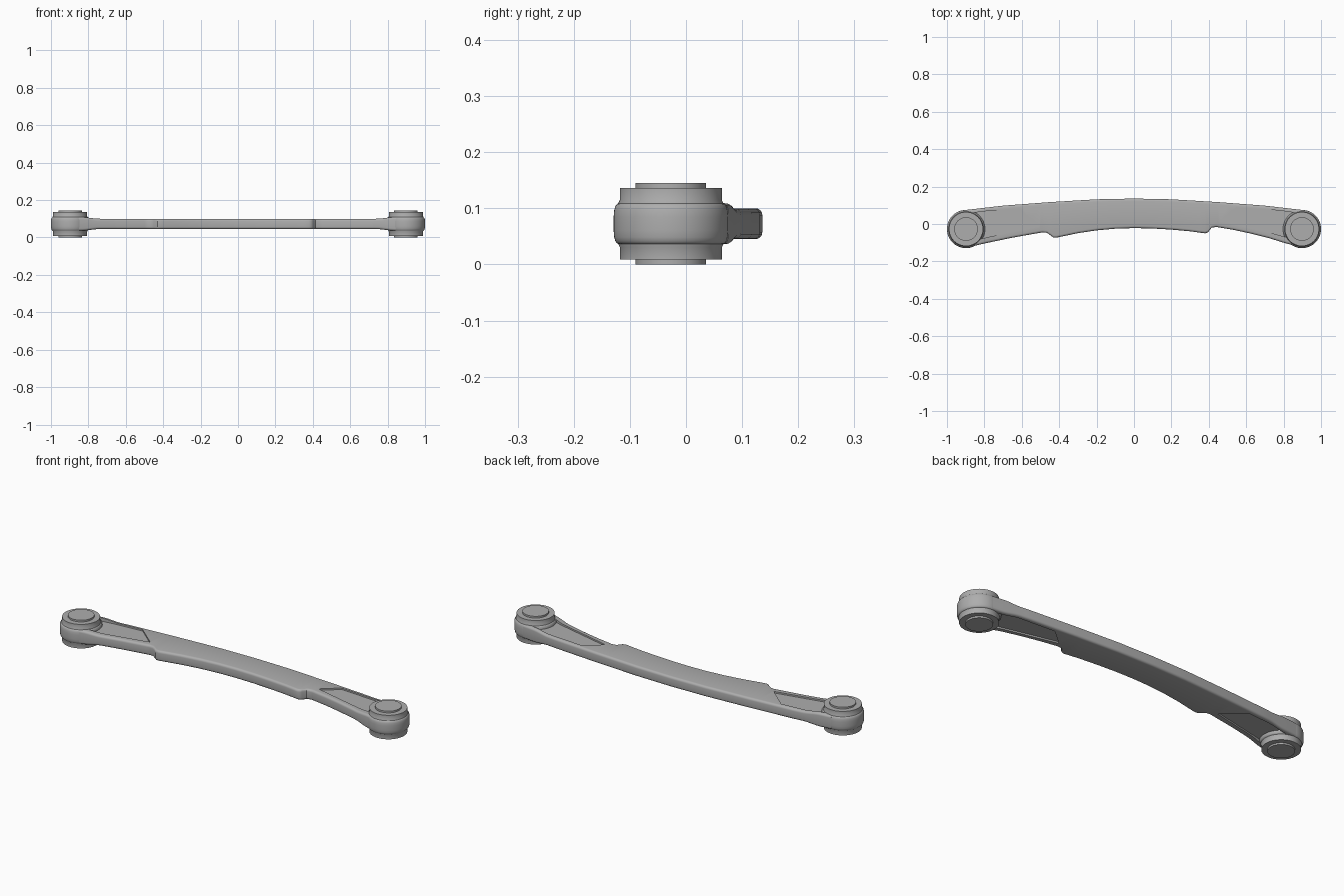
import bpy, bmesh, math
from mathutils import Vector

cube = bpy.data.objects.get("Cube")
if cube:
    bpy.data.objects.remove(cube, do_unlink=True)

MID = 0.0725            # mid height of the whole link
EYE_X, EYE_Y = 0.898, -0.027

steel = bpy.data.materials.new("steel_grey")
steel.use_nodes = True
GREY = (0.42, 0.42, 0.42, 1)
steel.diffuse_color = GREY
steel.node_tree.nodes["Principled BSDF"].inputs["Base Color"].default_value = GREY


def make(name, bm):
    bmesh.ops.recalc_face_normals(bm, faces=bm.faces[:])
    mesh = bpy.data.meshes.new(name)
    bm.to_mesh(mesh)
    bm.free()
    mesh.materials.append(steel)
    ob = bpy.data.objects.new(name, mesh)
    bpy.context.collection.objects.link(ob)
    return ob


def smooth(ob, angle=35):
    bpy.ops.object.select_all(action='DESELECT')
    ob.select_set(True)
    bpy.context.view_layer.objects.active = ob
    bpy.ops.object.shade_smooth_by_angle(angle=math.radians(angle))


def lathe(name, half, x, y, steps=64):
    """Spin a half profile of (radius, height above middle), mirrored below."""
    pts = half + [(r, -h) for r, h in reversed(half)]
    bm = bmesh.new()
    vs = [bm.verts.new((x + r, y, MID + h)) for r, h in pts]
    es = [bm.edges.new(p) for p in zip(vs, vs[1:])]
    bmesh.ops.spin(bm, geom=vs + es, cent=(x, y, 0), axis=(0, 0, 1),
                   angle=math.tau, steps=steps)
    bmesh.ops.remove_doubles(bm, verts=bm.verts[:], dist=1e-5)
    return make(name, bm)


def lerp(table, x):
    for (x0, y0), (x1, y1) in zip(table, table[1:]):
        if x <= x1:
            return y0 + (y1 - y0) * (x - x0) / (x1 - x0)
    return table[-1][1]


def ease(t):
    t = min(max(t, 0), 1)
    return t * t * (3 - 2 * t)


# Arm: rounded-rectangle sections lofted along x
back = [(-0.9, 0.075), (-0.7, 0.098), (-0.45, 0.117), (-0.2, 0.132), (0, 0.136),
        (0.2, 0.132), (0.45, 0.117), (0.7, 0.098), (0.9, 0.075)]
front = [(-0.9, -0.127), (-0.78, -0.1), (-0.66, -0.075), (-0.56, -0.057),
         (-0.49, -0.045), (-0.465, -0.047), (-0.43, -0.073), (-0.415, -0.073),
         (-0.3, -0.049), (-0.2, -0.034), (-0.1, -0.025), (0, -0.022),
         (0.1, -0.024), (0.2, -0.03), (0.3, -0.039), (0.38, -0.05),
         (0.395, -0.045), (0.415, -0.02), (0.44, -0.016), (0.53, -0.031),
         (0.62, -0.05), (0.72, -0.075), (0.8, -0.1), (0.9, -0.127)]
stations = sorted({x for x, _ in front} | {i / 20 for i in range(-18, 19)}
                  | {s * (0.7 + i / 60) for s in (-1, 1) for i in range(12)})
bm = bmesh.new()
rings = []
for x in stations:
    lo, hi = lerp(front, x), lerp(back, x)
    h = 0.0275 + 0.009 * ease((abs(x) - 0.74) / 0.1)
    r = 0.012
    ring = []
    for q, (cy, cz) in enumerate([(hi - r, h - r), (lo + r, h - r),
                                  (lo + r, r - h), (hi - r, r - h)]):
        for k in range(5):
            a = (q + k / 4) * math.pi / 2
            ring.append(bm.verts.new((x, cy + r * math.cos(a), MID + cz + r * math.sin(a))))
    rings.append(ring)
for a, b in zip(rings, rings[1:]):
    for i in range(len(a)):
        j = (i + 1) % len(a)
        bm.faces.new((a[i], a[j], b[j], b[i]))
bm.faces.new(rings[0])
bm.faces.new(rings[-1])
arm = make("arm", bm)

# Shallow pockets in the upper and lower faces beside each eye
pockets = [[(-0.86, 0.06), (-0.78, 0.07), (-0.615, 0.083), (-0.505, -0.012), (-0.78, -0.07), (-0.86, -0.09)],
           [(0.86, 0.06), (0.78, 0.072), (0.545, 0.088), (0.46, 0.016), (0.76, -0.055), (0.86, -0.085)]]
for outline in pockets:
    for side in (1, -1):
        bm = bmesh.new()
        face = bm.faces.new([bm.verts.new((x, y, MID + side * 0.0195)) for x, y in outline])
        ext = bmesh.ops.extrude_face_region(bm, geom=[face])
        bmesh.ops.translate(bm, vec=Vector((0, 0, side * 0.05)),
                            verts=[v for v in ext["geom"] if isinstance(v, bmesh.types.BMVert)])
        cutter = make("pocket_cutter", bm)
        cutter.hide_render = True
        mod = arm.modifiers.new("pocket", 'BOOLEAN')
        mod.operation, mod.solver, mod.object = 'DIFFERENCE', 'EXACT', cutter
        bpy.context.view_layer.objects.active = arm
        bpy.ops.object.modifier_apply(modifier=mod.name)
        bpy.data.objects.remove(cutter, do_unlink=True)
smooth(arm)

# Eyes, bushing collars and pins at both ends
eye = [(0, 0.037), (0.092, 0.037), (0.096, 0.035), (0.099, 0.031), (0.101, 0.024), (0.102, 0.012)]
collar = [(0, 0.0635), (0.091, 0.0635), (0.091, 0.042), (0.094, 0.036)]
pin = [(0, MID), (0.063, MID)]
for side, sign in (("left", 1), ("right", -1)):
    for part, profile in (("eye", eye), ("bushing_collar", collar), ("pin", pin)):
        smooth(lathe(f"{side}_{part}", profile, sign * EYE_X, EYE_Y))
